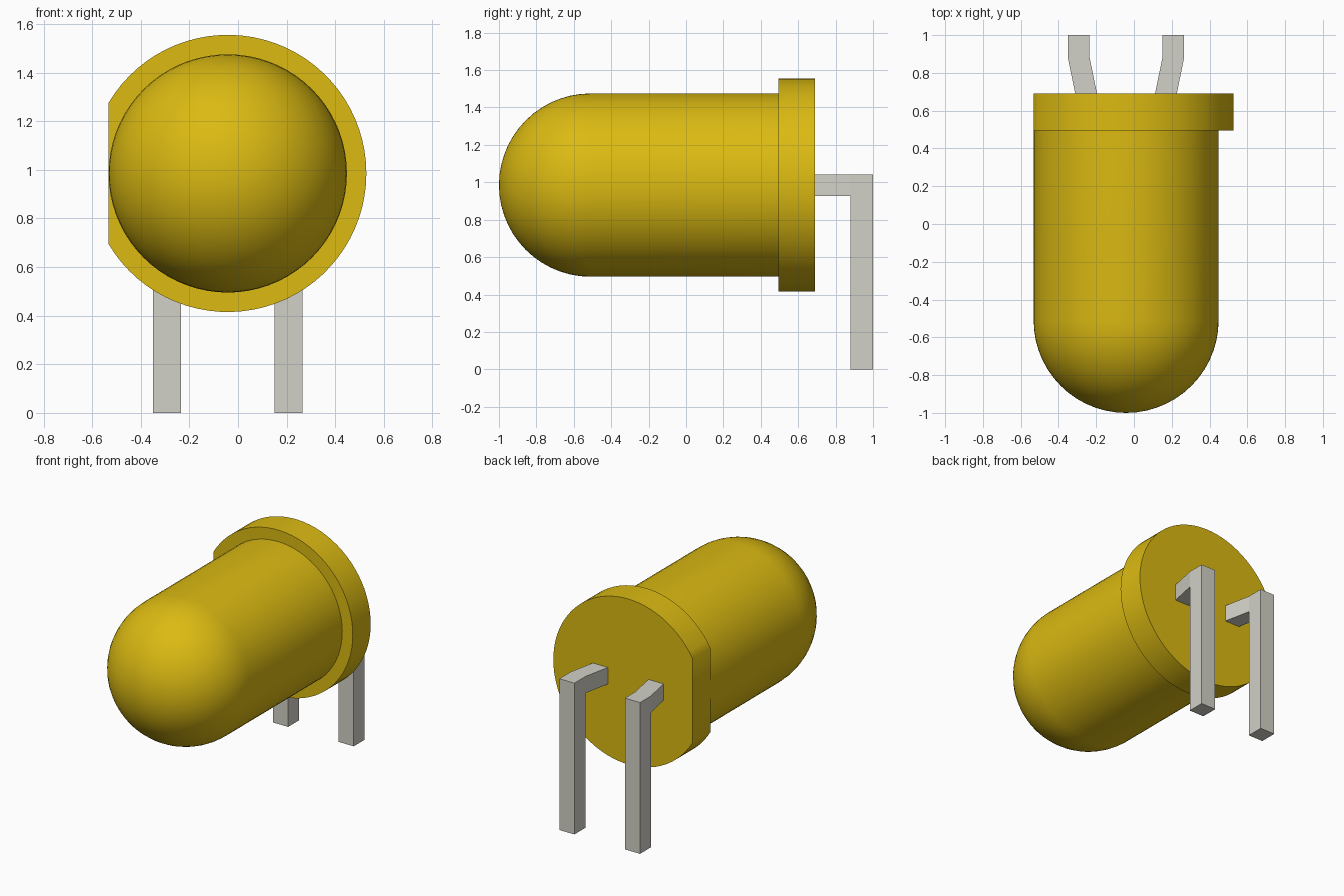
import bpy, bmesh, math

if "Cube" in bpy.data.objects:
    bpy.data.objects.remove(bpy.data.objects["Cube"], do_unlink=True)

AX, AZ = -0.042, 0.985          # lens axis runs along y through this point
R_LENS, R_FLANGE = 0.49, 0.57
Y_DOME, Y_FLANGE, Y_BACK = -0.51, 0.495, 0.69


def material(name, rgb):
    m = bpy.data.materials.new(name)
    m.use_nodes = True
    m.diffuse_color = (*rgb, 1)
    m.node_tree.nodes["Principled BSDF"].inputs["Base Color"].default_value = (*rgb, 1)
    return m


def add_object(name, bm, mat, smooth=False):
    bmesh.ops.recalc_face_normals(bm, faces=bm.faces[:])
    me = bpy.data.meshes.new(name)
    bm.to_mesh(me)
    bm.free()
    me.materials.append(mat)
    ob = bpy.data.objects.new(name, me)
    bpy.context.collection.objects.link(ob)
    if smooth:
        bpy.ops.object.select_all(action='DESELECT')
        ob.select_set(True)
        bpy.context.view_layer.objects.active = ob
        bpy.ops.object.shade_smooth_by_angle(angle=math.radians(35))
    return ob


yellow = material("yellow_plastic", (0.708, 0.491, 0.006))
metal = material("tinned_metal", (0.645, 0.638, 0.571))

# Lens: quarter-circle dome and straight barrel, spun round the axis
bm = bmesh.new()
steps = 14
profile = [(R_LENS * math.sin(a), Y_DOME - R_LENS * math.cos(a))
           for a in (math.pi / 2 * i / steps for i in range(steps + 1))]
profile += [(R_LENS, Y_FLANGE + 0.005), (0, Y_FLANGE + 0.005)]
verts = [bm.verts.new((AX + r, y, AZ)) for r, y in profile]
edges = [bm.edges.new(pair) for pair in zip(verts, verts[1:])]
bmesh.ops.spin(bm, geom=verts + edges, cent=(AX, 0, AZ), axis=(0, 1, 0),
               angle=math.tau, steps=72, use_duplicate=False)
bmesh.ops.remove_doubles(bm, verts=bm.verts[:], dist=1e-4)
add_object("lens", bm, yellow, True)

# Flange: disc with one flat side level with the barrel
bm = bmesh.new()
half = math.acos(R_LENS / R_FLANGE)
n = 64
angles = [-math.pi + half + (math.tau - 2 * half) * i / n for i in range(n + 1)]
disc = bm.faces.new([bm.verts.new((AX + R_FLANGE * math.cos(a), Y_FLANGE,
                                   AZ + R_FLANGE * math.sin(a))) for a in angles])
ext = bmesh.ops.extrude_face_region(bm, geom=[disc], use_keep_orig=True)
bmesh.ops.translate(bm, vec=(0, Y_BACK - Y_FLANGE, 0),
                    verts=[g for g in ext["geom"] if isinstance(g, bmesh.types.BMVert)])
add_object("flange", bm, yellow, True)

# Leads: splayed out of the flange, then bent straight down
W, Z_LOW, Z_HIGH = 0.115, 0.927, 1.042


def lead(name, side):
    bm = bmesh.new()
    rings = []
    for y, off in ((Y_BACK - 0.005, 0.21), (0.88, 0.25), (1.0, 0.25)):
        x = AX + side * off
        rings.append([bm.verts.new((x + dx, y, z)) for dx, z in
                      ((-W / 2, Z_LOW), (W / 2, Z_LOW), (W / 2, Z_HIGH), (-W / 2, Z_HIGH))])
    for a, b in zip(rings, rings[1:]):
        for i in range(4):
            j = (i + 1) % 4
            bm.faces.new((a[i], a[j], b[j], b[i]))
    bm.faces.new(rings[0])
    bm.faces.new(rings[-1])
    foot = next(f for f in bm.faces if f.calc_center_median().z < Z_LOW + 0.001
                and f.calc_center_median().y > 0.9)
    foot = bmesh.ops.extrude_discrete_faces(bm, faces=[foot])["faces"][0]
    bmesh.ops.translate(bm, vec=(0, 0, -Z_LOW), verts=foot.verts[:])
    bmesh.ops.dissolve_limit(bm, angle_limit=0.01, verts=bm.verts[:], edges=bm.edges[:])
    add_object(name, bm, metal)


lead("right_lead", -1)
lead("left_lead", 1)
